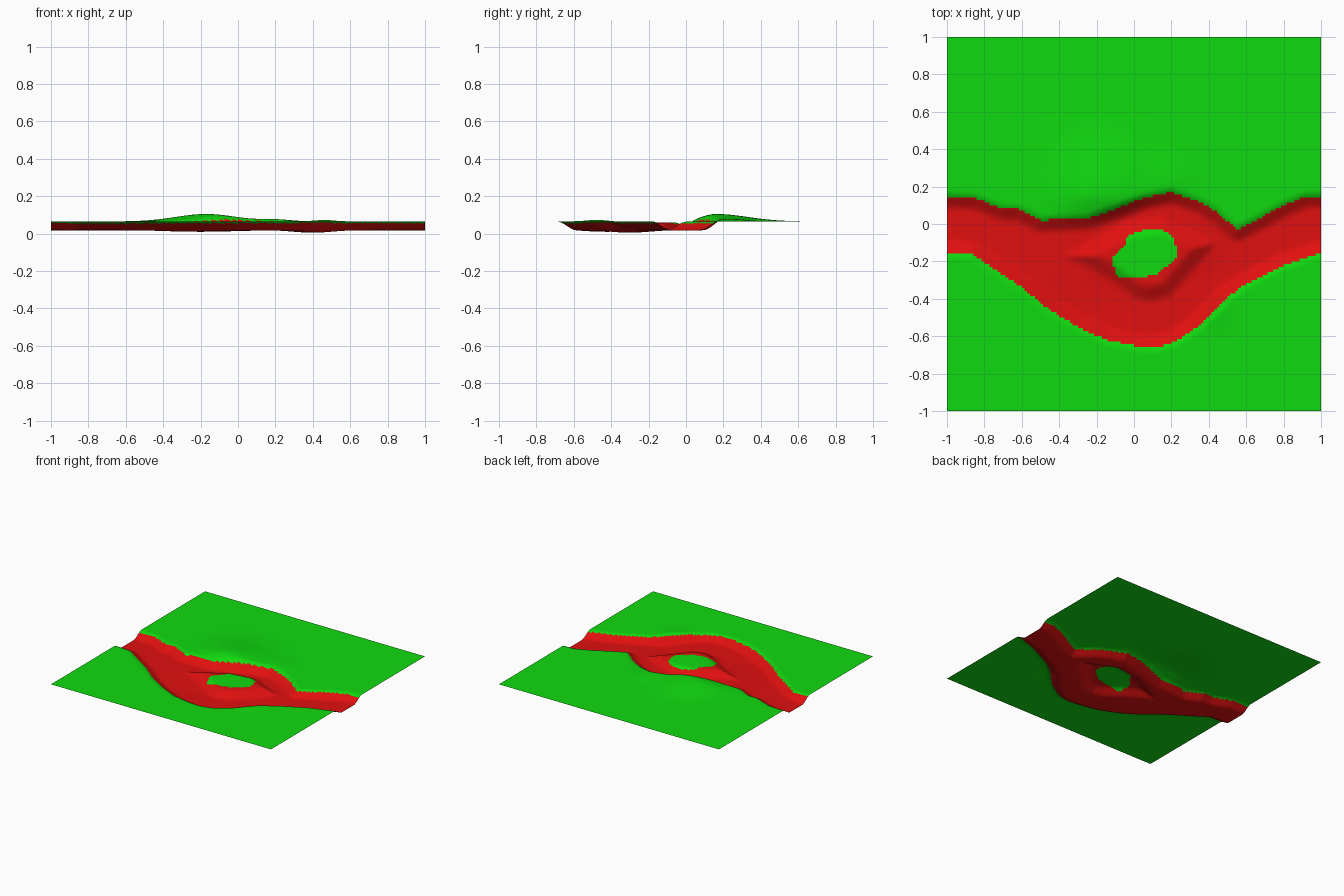
import bpy
import bmesh
from math import exp
from mathutils import Vector
from mathutils.geometry import intersect_point_line

cube = bpy.data.objects.get("Cube")
if cube:
    bpy.data.objects.remove(cube, do_unlink=True)

LAND = 0.065
CELLS = 140


def make_material(name, colour):
    mat = bpy.data.materials.new(name)
    mat.use_nodes = True
    mat.diffuse_color = colour
    mat.node_tree.nodes["Principled BSDF"].inputs["Base Color"].default_value = colour
    return mat


def outline(*points):
    return [Vector(p) for p in points]


# River banks, west to east, and the island's foot and grassy top
north_bank = outline((-1.2, .16), (-.85, .14), (-.7, .08), (-.62, .08), (-.5, .02),
                     (-.25, .03), (-.1, .08), (.05, .14), (.2, .17), (.35, .12),
                     (.45, .06), (.55, -.03), (.65, .02), (.8, .1), (.92, .15), (1.2, .15))
south_bank = outline((-1.2, -.14), (-.87, -.16), (-.72, -.26), (-.6, -.34), (-.45, -.46),
                     (-.3, -.55), (-.15, -.62), (0, -.65), (.1, -.66), (.2, -.64),
                     (.3, -.58), (.42, -.48), (.5, -.39), (.6, -.32), (.8, -.22), (1.2, -.09))
island_foot = outline((-.38, -.17), (-.15, -.29), (0, -.4), (.08, -.42), (.2, -.39),
                      (.32, -.25), (.45, -.1), (.3, -.03), (.15, .04), (-.05, .01), (-.2, -.07))
island_grass = outline((-.12, -.19), (-.09, -.28), (0, -.29), (.12, -.27), (.22, -.19),
                       (.23, -.13), (.2, -.06), (.14, -.03), (.06, -.03), (-.03, -.06),
                       (-.05, -.11))
river = north_bank + south_bank[::-1]


def inside(p, poly):
    hit = False
    for a, b in zip(poly, poly[1:] + poly[:1]):
        if (a.y > p.y) != (b.y > p.y):
            if p.x < a.x + (p.y - a.y) * (b.x - a.x) / (b.y - a.y):
                hit = not hit
    return hit


def depth_inside(p, poly):
    """Distance to the outline, positive inside."""
    best = 9.0
    for a, b in zip(poly, poly[1:] + poly[:1]):
        near, t = intersect_point_line(p, a, b)
        t = min(max(t, 0), 1)
        best = min(best, (p - a.lerp(b, t)).length)
    return best if inside(p, poly) else -best


def smooth(low, high, v):
    t = min(max((v - low) / (high - low), 0), 1)
    return t * t * (3 - 2 * t)


def bump(p, x, y, sx, sy):
    return exp(-((p.x - x) / sx) ** 2 - ((p.y - y) / sy) ** 2)


def height(p):
    channel = smooth(-.03, .075, depth_inside(p, river))
    # Hill on the north bank: steep to the south, long to the north
    hill = .04 * bump(p, -.17, .16, .23, .11 if p.y < .16 else .24)
    hill += .01 * bump(p, .2, .24, .12, .12) + .01 * bump(p, .43, -.45, .1, .1)
    bed = .047 + .013 * bump(p, .4, -.3, .14, .14) + .008 * bump(p, -.2, -.42, .25, .15)
    z = LAND + hill * (1 - channel) - bed * channel
    if channel > .5:
        z += .042 * smooth(-.01, .1, depth_inside(p, island_foot)) * channel
    return z


# Ground sheet with the channel, island and hill
bm = bmesh.new()
bmesh.ops.create_grid(bm, x_segments=CELLS, y_segments=CELLS, size=1)
for v in bm.verts:
    v.co.z = height(v.co.xy)

# Red river bed, green everywhere else
for f in bm.faces:
    p = f.calc_center_median().xy
    f.material_index = int(inside(p, river) and not inside(p, island_grass))
    f.smooth = True

mesh = bpy.data.meshes.new("river_terrain")
bm.to_mesh(mesh)
bm.free()
mesh.materials.append(make_material("grass_green", (.005, .7, .005, 1)))
mesh.materials.append(make_material("river_red", (.75, .005, .005, 1)))
terrain = bpy.data.objects.new("river_terrain", mesh)
bpy.context.collection.objects.link(terrain)
